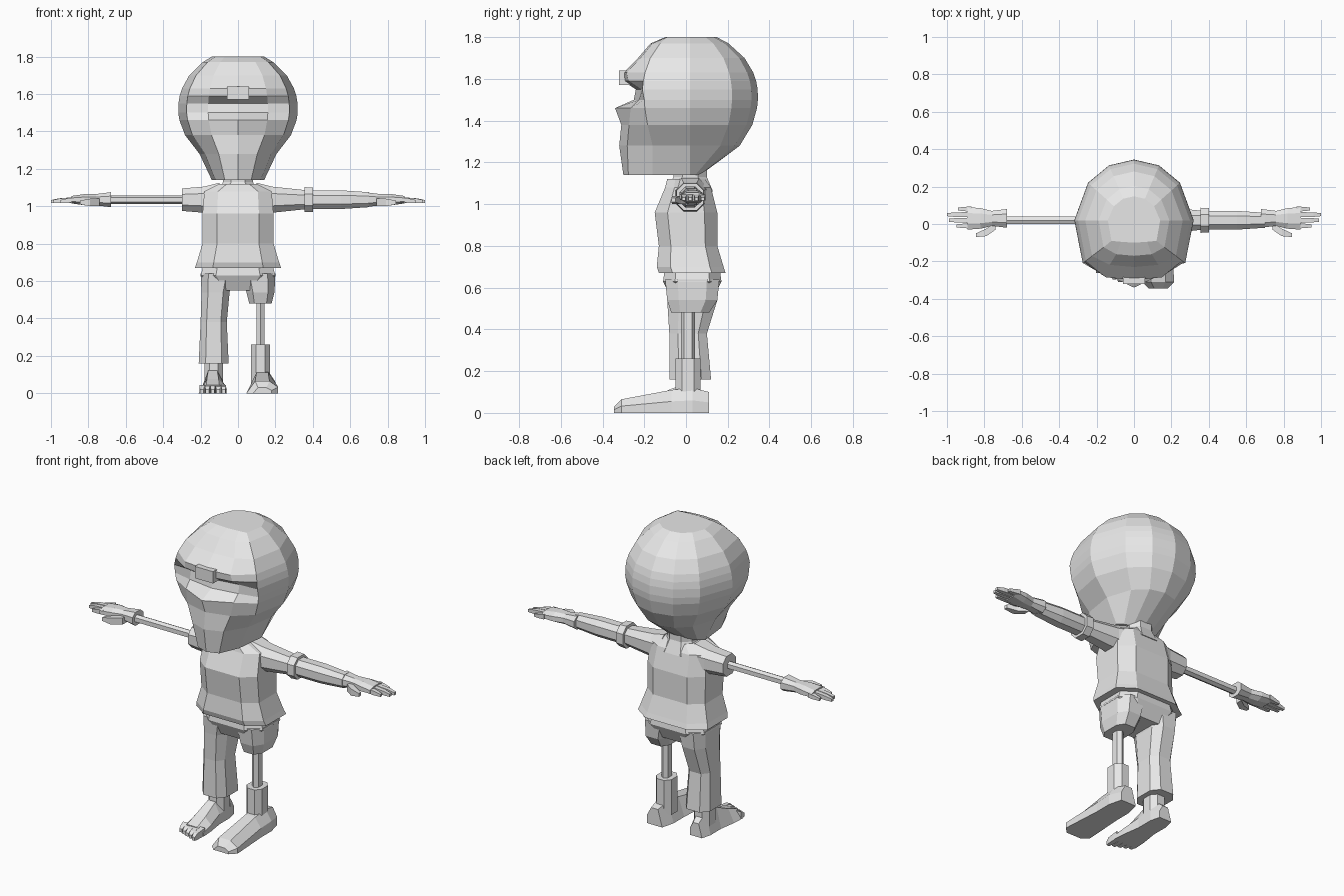
import bpy
import bmesh
from math import cos, sin, pi, sqrt, copysign

default_cube = bpy.data.objects.get("Cube")
if default_cube:
    bpy.data.objects.remove(default_cube)

colour = (0.8, 0.8, 0.8, 1)
grey = bpy.data.materials.new("plain grey")
grey.use_nodes = True
grey.diffuse_color = colour
grey.node_tree.nodes["Principled BSDF"].inputs["Base Color"].default_value = colour


def loft(name, rings):
    """Skin a list of equally long point rings and cap both ends."""
    bm = bmesh.new()
    loops = [[bm.verts.new(point) for point in ring] for ring in rings]
    for lower, upper in zip(loops, loops[1:]):
        for i in range(len(lower)):
            bm.faces.new((lower[i - 1], lower[i], upper[i], upper[i - 1]))
    bm.faces.new(loops[0])
    bm.faces.new(loops[-1])
    bmesh.ops.recalc_face_normals(bm, faces=bm.faces)
    mesh = bpy.data.meshes.new(name)
    bm.to_mesh(mesh)
    bm.free()
    mesh.materials.append(grey)
    bpy.context.collection.objects.link(bpy.data.objects.new(name, mesh))


def section(sides, roundness):
    """Unit cross-section with flat sides; low roundness makes it boxier."""
    angles = [(k + 0.5) * 2 * pi / sides for k in range(sides)]
    scale = 1 / cos(pi / sides)

    def squared(value):
        return copysign(abs(value * scale) ** roundness, value)

    return [(squared(cos(angle)), squared(sin(angle))) for angle in angles]


def tube(name, axis, stations, sides=8, roundness=0.85):
    """Stations hold the position along the axis, then centre and radius
    for each of the two remaining axes in alphabetical order."""
    place = {
        "x": lambda along, a, b: (along, a, b),
        "y": lambda along, a, b: (a, along, b),
        "z": lambda along, a, b: (a, b, along),
    }[axis]
    shape = section(sides, roundness)
    loft(name, [[place(along, a + u * a_radius, b + v * b_radius) for u, v in shape]
                for along, a, a_radius, b, b_radius in stations])


def box_tube(name, axis, stations):
    tube(name, axis, stations, sides=4, roundness=1)


# Head: domed skull narrowing to the jaw, with brow ridge, eye hollow and nose point
def head_ring(z, front, cheek):
    middle = 1.52
    reach = 0.31 if z > middle else 0.36
    dome = sqrt(max(0, 1 - ((z - middle) / reach) ** 2))
    taper = dome if z > middle else dome ** 1.5
    width = max(0.32 * taper, 0.14)
    back = max(0.345 * dome, 0.07)
    side = -0.2 * max(dome, 0.8) if z < middle else -0.21 * dome
    half = [(0.42 * width, 0.91 * back), (0.77 * width, 0.64 * back), (width, 0.02),
            (0.86 * width, side), (0.5 * width, cheek * front)]
    mirrored = [(-x, y) for x, y in reversed(half)]
    outline = [(0, back)] + half + [(0, front)] + mirrored
    return [(x, y, z) for x, y in outline]


head_profile = [
    (1.8, -.1, .95), (1.77, -.17, .95), (1.7, -.23, .95), (1.63, -.3, .95),
    (1.59, -.3, .92), (1.55, -.24, .9), (1.5, -.25, .9), (1.46, -.34, .78),
    (1.38, -.31, .88), (1.28, -.32, .88), (1.14, -.3, .92),
]
loft("head", [head_ring(*level) for level in head_profile])
box_tube("brow_knot", "z", [(z, 0, .06, -.28, .04) for z in (1.57, 1.64)])
tube("neck", "z", [(z, 0, r, .02, r) for z, r in ((1.06, .11), (1.13, .08), (1.2, .08))])

# Shirt body with a flared hem
shirt_profile = [
    (1.12, .1, 0, .09), (1.08, .18, .01, .11), (.96, .19, 0, .15),
    (.8, .19, .01, .14), (.7, .22, .02, .16), (.67, .23, .03, .16),
]
tube("shirt", "z", [(z, 0, w, y, d) for z, w, y, d in shirt_profile], roundness=0.6)


# Arms: sleeves, banded left arm, and a rod in place of the right arm
def arm_part(name, stations, sides=8):
    tube(name, "x", [(x, .02, r, 1.035, r) for x, r in stations], sides)


arm_part("right_sleeve", [(-.1, .09), (-.18, .07), (-.3, .06)])
arm_part("left_sleeve", [(.1, .09), (.18, .07), (.37, .05)])
arm_part("left_arm", [(.36, .05), (.55, .05), (.7, .04)])
arm_part("arm_band", [(.355, .067), (.4, .065)])
arm_part("right_arm_rod", [(-.28, .02), (-.7, .02)], sides=6)

# Hands: cuff and palm, four fingers and a thumb on each side
finger_tips = [.95, .99, 1, .94]
for side_name, side in (("left", 1), ("right", -1)):
    palm = [(.68, .05, .04), (.76, .04, .03), (.82, .055, .03), (.89, .06, .02)]
    tube(side_name + "_hand", "x",
         [(side * x, .03, width, 1.035, height) for x, width, height in palm])
    for index, tip in enumerate(finger_tips):
        y = .03 * index - .01
        box_tube(f"{side_name}_finger_{index + 1}", "x", [
            (side * x, y, width, z, width)
            for x, width, z in ((.87, .014, 1.035), (tip - .04, .012, 1.03), (tip, .008, 1.025))])
    thumb = [(.74, -.01, .02), (.79, -.045, .02), (.845, -.06, .01)]
    box_tube(side_name + "_thumb", "x",
             [(side * x, y, r, 1.02, r) for x, y, r in thumb])

# Trousers: seat, a long right leg and a short left leg
seat = [(.7, .18, .13), (.63, .2, .14), (.55, .12, .1)]
tube("trouser_seat", "z", [(z, 0, w, .03, d) for z, w, d in seat], roundness=0.6)
lower_legs = {
    "right": (-1, [(.38, .13, .07, .01, .09), (.16, .13, .08, .02, .1)]),
    "left": (1, [(.48, .12, .06, .02, .09)]),
}
for side_name, (side, lower) in lower_legs.items():
    leg = [(.64, .11, .09, .03, .13), (.54, .12, .075, .03, .12)] + lower
    tube(side_name + "_trouser_leg", "z",
         [(z, side * x, w, y, d) for z, x, w, y, d in leg], roundness=0.7)

# Lower legs: bare right ankle, left rod standing in a boot shaft
tube("right_ankle", "z", [(z, -.13, .05, .01, .06) for z in (.25, .05)])
tube("left_leg_rod", "z", [(z, .12, .022, .01, .03) for z in (.52, .22)], sides=6)
tube("boot_shaft", "z", [(z, .12, .05, .01, .06) for z in (.26, .05)])


# Feet with a flat sole and bevelled upper
def foot(name, x, stations):
    rings = []
    for y, width, top in stations:
        crown = width * 0.45
        rings.append([(x - width, y, 0), (x + width, y, 0), (x + width, y, top / 2),
                      (x + crown, y, top), (x - crown, y, top)])
    loft(name, rings)


foot("left_boot", .13, [(.11, .05, .1), (.03, .07, .12), (-.07, .07, .11),
                        (-.31, .085, .065), (-.345, .05, .03)])
foot("right_foot", -.135, [(.1, .04, .08), (.04, .055, .13), (-.06, .055, .12),
                           (-.16, .07, .075), (-.24, .075, .045)])
for index in range(5):
    x = -.077 - .029 * index
    tip = .012 * index - .31
    box_tube(f"right_toe_{index + 1}", "y", [
        (y, x, width, height, height)
        for y, width, height in ((-.22, .014, .022), (tip + .02, .013, .018), (tip, .009, .01))])
